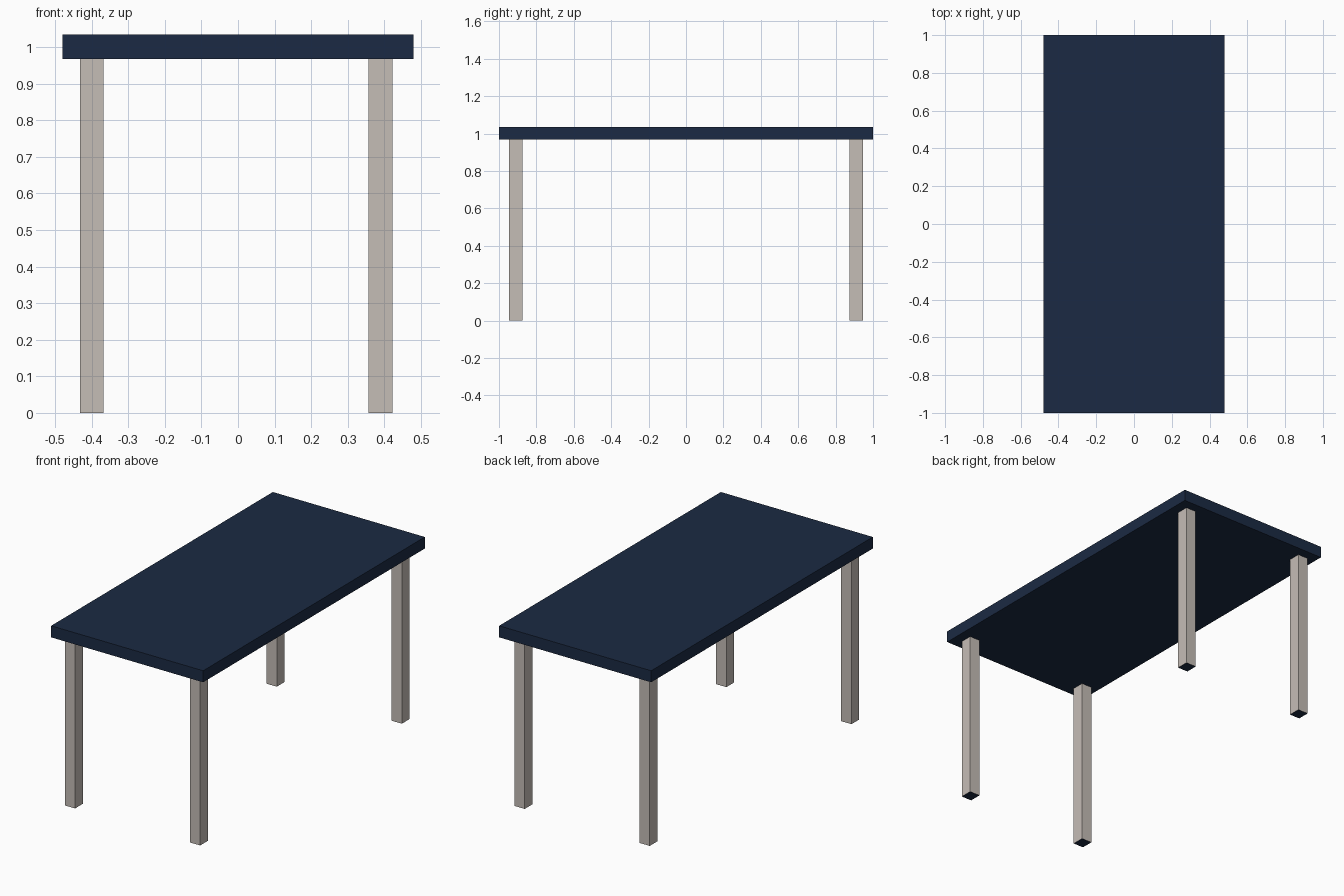
import bpy

if "Cube" in bpy.data.objects:
    bpy.data.objects.remove(bpy.data.objects["Cube"])


def material(name, color):
    mat = bpy.data.materials.new(name)
    mat.diffuse_color = color
    mat.use_nodes = True
    mat.node_tree.nodes["Principled BSDF"].inputs["Base Color"].default_value = mat.diffuse_color
    return mat


navy = material("navy", (0.011, 0.023, 0.056, 1))
beige = material("beige", (0.56, 0.51, 0.47, 1))


def box(name, x, y, z, mat):
    """Box from (min, max) ranges on each axis."""
    centre = [(a + b) / 2 for a, b in (x, y, z)]
    size = [b - a for a, b in (x, y, z)]
    bpy.ops.mesh.primitive_cube_add(size=1, location=centre, scale=size)
    bpy.ops.object.transform_apply(location=False, rotation=False, scale=True)
    obj = bpy.context.object
    obj.name = name
    obj.data.materials.append(mat)
    return obj


# Table top
UNDERSIDE = 0.968
box("table_top", (-0.48, 0.48), (-1, 1), (UNDERSIDE, 1.034), navy)

# Square legs with dark undersides
HALF_X, HALF_Y = 0.0325, 0.035
for side, x in (("left", -0.40), ("right", 0.39)):
    for end, y in (("front", -0.91), ("back", 0.91)):
        leg = box(f"{end}_{side}_leg", (x - HALF_X, x + HALF_X),
                  (y - HALF_Y, y + HALF_Y), (0, UNDERSIDE), beige)
        leg.data.materials.append(navy)
        for face in leg.data.polygons:
            if face.normal.z < -0.5:
                face.material_index = 1
